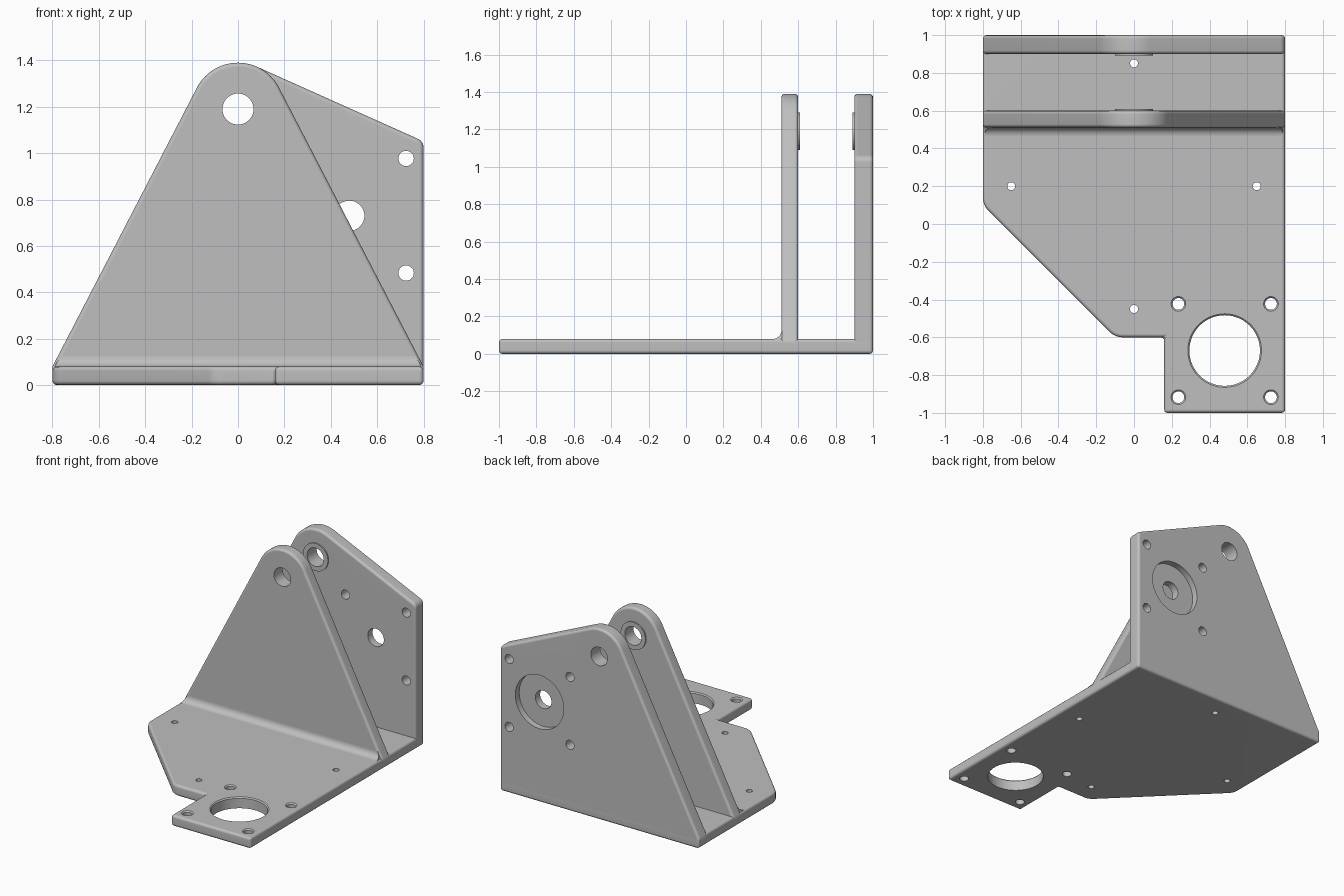
import bpy, bmesh
from math import sin, cos, radians, pi
from mathutils import Matrix, Vector
from mathutils.geometry import convex_hull_2d

if "Cube" in bpy.data.objects:
    bpy.data.objects.remove(bpy.data.objects["Cube"])

grey = bpy.data.materials.new("machined_grey")
grey.use_nodes = True
grey.diffuse_color = (0.52, 0.52, 0.52, 1)
grey.node_tree.nodes["Principled BSDF"].inputs["Base Color"].default_value = (0.52, 0.52, 0.52, 1)


def arc(cx, cy, r, a0=0, a1=360, n=64):
    steps = n if a1 - a0 == 360 else n + 1
    angles = [radians(a0 + (a1 - a0) * i / n) for i in range(steps)]
    return [(cx + r * cos(a), cy + r * sin(a)) for a in angles]


def hull(points):
    return [points[i] for i in convex_hull_2d([Vector(p) for p in points])]


def place(upright, u, v, d):
    return (u, d, v) if upright else (u, v, d)


def new_object(name, bm):
    bmesh.ops.recalc_face_normals(bm, faces=bm.faces[:])
    mesh = bpy.data.meshes.new(name)
    bm.to_mesh(mesh)
    bm.free()
    mesh.materials.append(grey)
    ob = bpy.data.objects.new(name, mesh)
    bpy.context.collection.objects.link(ob)
    return ob


def finish(ob):
    """Apply the modifiers, then smooth the rounded edges."""
    bpy.ops.object.select_all(action="DESELECT")
    bpy.context.view_layer.objects.active = ob
    ob.select_set(True)
    for m in list(ob.modifiers):
        bpy.ops.object.modifier_apply(modifier=m.name)
    bpy.ops.object.shade_smooth_by_angle(angle=radians(35))
    ob.modifiers.new("even_shading", "WEIGHTED_NORMAL").keep_sharp = True


def plate(name, outline, d0, d1, holes=(), upright=False, edge=0.018):
    """Extrude an outline; each hole is (u, v, start depth, end depth, start radius, end radius)."""
    bm = bmesh.new()
    low = [bm.verts.new(place(upright, u, v, d0)) for u, v in outline]
    high = [bm.verts.new(place(upright, u, v, d1)) for u, v in outline]
    bm.faces.new(low)
    bm.faces.new(high)
    for i in range(len(low)):
        bm.faces.new((low[i - 1], low[i], high[i], high[i - 1]))
    ob = new_object(name, bm)
    if edge:
        bevel = ob.modifiers.new("rounded_edges", "BEVEL")
        bevel.width, bevel.segments = edge, 3
        bevel.limit_method, bevel.angle_limit = "ANGLE", radians(40)
    cutters = []
    for u, v, h0, h1, r0, r1 in holes:
        bm = bmesh.new()
        turn = Matrix.Rotation(-pi / 2, 4, "X") if upright else Matrix()
        centre = Matrix.Translation(place(upright, u, v, (h0 + h1) / 2))
        bmesh.ops.create_cone(bm, cap_ends=True, segments=48, radius1=r0, radius2=r1,
                              depth=h1 - h0, matrix=centre @ turn)
        cutter = new_object("hole_cutter", bm)
        cutter.hide_render = True
        cutters.append(cutter)
        cut = ob.modifiers.new("hole", "BOOLEAN")
        cut.operation, cut.object, cut.solver = "DIFFERENCE", cutter, "EXACT"
    finish(ob)
    for cutter in cutters:
        bpy.data.objects.remove(cutter)
    return ob


def through(u, v, r, d0, d1):
    return (u, v, d0 - 0.05, d1 + 0.05, r, r)


T = 0.08                       # base thickness
PIVOT = (0, 1.19)              # shared pivot bore
bolts = [(x, s) for x in (0.235, 0.725) for s in (-1, 1)]

# Base plate with a mounting tab at the front left corner
base_outline = [(0.8, -1), (0.8, 1), (-0.8, 1)]
base_outline += arc(-0.7, 0.141, 0.1, 180, 225, 6) + arc(-0.059, -0.5, 0.1, 225, 270, 6)
base_outline += [(0.16, -0.6), (0.16, -1)]
base_holes = [through(x, y, 0.021, 0, T) for x, y in ((0, 0.85), (-0.65, 0.2), (0.65, 0.2), (0, -0.45))]
for x, y, r in [(0.48, -0.67, 0.187)] + [(x, -0.67 + s * 0.247, 0.031) for x, s in bolts]:
    base_holes.append(through(x, y, r, 0, T))
    base_holes.append((x, y, T - 0.008, T + 0.01, r, r + 0.018))
plate("base_plate", base_outline, 0, T, base_holes)

# Middle upright: a tapered plate with a round top
feet = [(-0.8, 0.02), (0.8, 0.02), (-0.8, T), (0.8, T)]
top = arc(*PIVOT, 0.2, n=72)
plate("middle_upright", hull(top + feet), 0.51, 0.6,
      [through(*PIVOT, 0.067, 0.51, 0.6)], upright=True)

# Rear upright: full-height left side, motor recess on the rear face
feet = [(-0.8, 0), (0.8, 0), (-0.8, T)]
corner = arc(0.76, 1.025, 0.04, n=32)
rear_holes = [through(*PIVOT, 0.067, 0.9, 1), through(0.48, 0.73, 0.065, 0.9, 1),
              (0.48, 0.73, 0.955, 1.05, 0.195, 0.195)]
rear_holes += [through(x, 0.73 + s * 0.247, 0.033, 0.9, 1) for x, s in bolts]
plate("rear_upright", hull(top + corner + feet), 0.9, 1, rear_holes, upright=True)

# Thin bearing rings on the facing sides of the uprights
for name, d0, d1 in (("middle_bearing_ring", 0.595, 0.609), ("rear_bearing_ring", 0.891, 0.905)):
    plate(name, arc(*PIVOT, 0.1), d0, d1, [through(*PIVOT, 0.067, d0, d1)], upright=True, edge=0)

# Concave fillet where the middle upright meets the base
R = 0.045
profile = arc(0.51 - R, T + R, R, 270, 360, 8) + [(0.53, T + R), (0.53, T - 0.01), (0.51 - R, T - 0.01)]
bm = bmesh.new()
ends = []
for side in (-1, 1):
    ends.append([bm.verts.new((side * (0.79 - max(0, z - T) * 0.52), y, z)) for y, z in profile])
    bm.faces.new(ends[-1])
for i in range(len(profile)):
    bm.faces.new((ends[0][i - 1], ends[0][i], ends[1][i], ends[1][i - 1]))
finish(new_object("front_fillet", bm))
